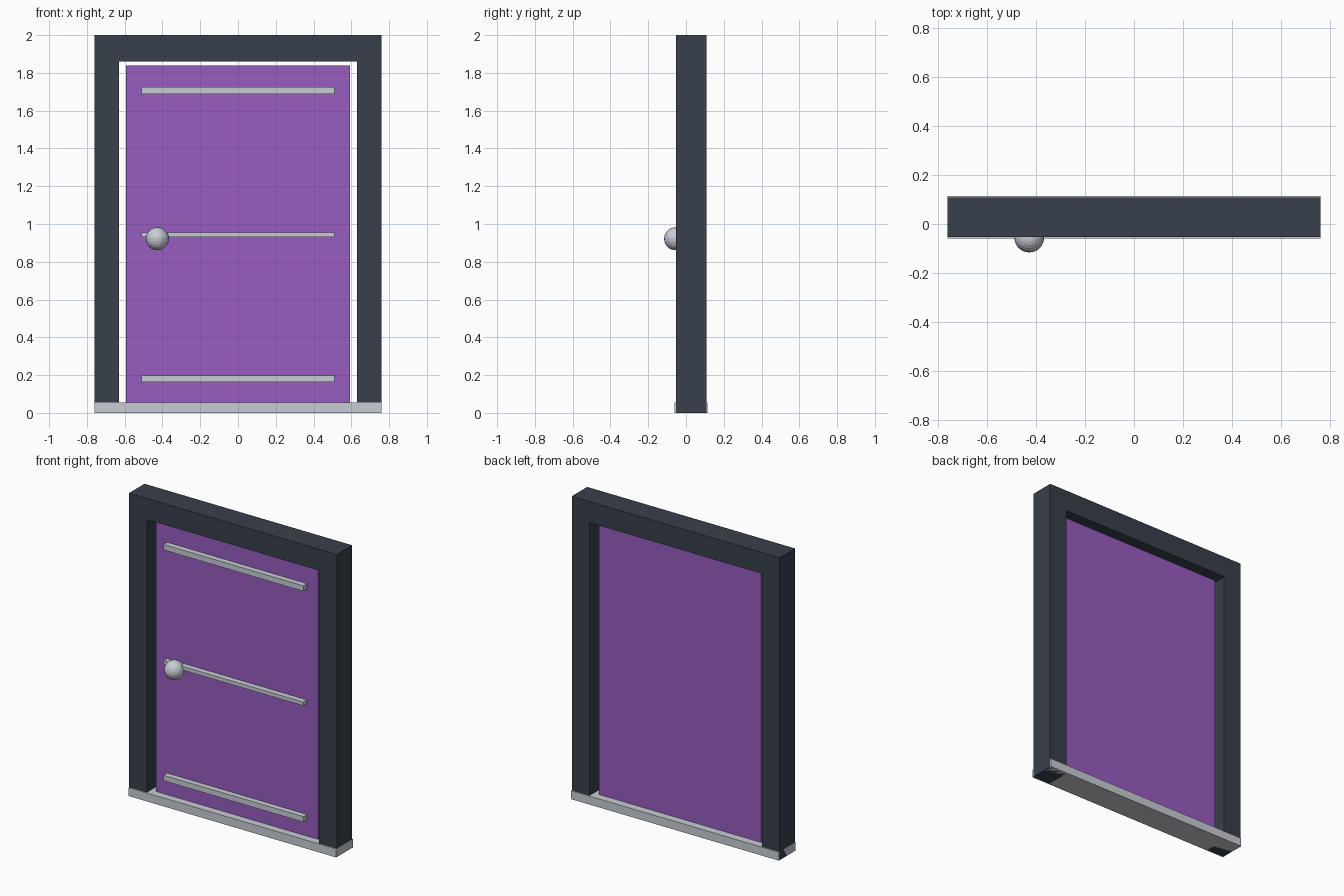
import bpy, bmesh
from mathutils import Matrix

if "Cube" in bpy.data.objects:
    bpy.data.objects.remove(bpy.data.objects["Cube"])


def material(name, rgb):
    m = bpy.data.materials.new(name)
    m.diffuse_color = (*rgb, 1)
    m.use_nodes = True
    m.node_tree.nodes["Principled BSDF"].inputs["Base Color"].default_value = m.diffuse_color
    return m


FRAME = material("dark_frame", (0.04, 0.05, 0.07))
PANEL = material("purple_panel", (0.31, 0.11, 0.52))
METAL = material("light_metal", (0.58, 0.61, 0.66))


def finish(name, bm, mat):
    bmesh.ops.recalc_face_normals(bm, faces=bm.faces)
    mesh = bpy.data.meshes.new(name)
    bm.to_mesh(mesh)
    bm.free()
    mesh.materials.append(mat)
    ob = bpy.data.objects.new(name, mesh)
    bpy.context.collection.objects.link(ob)
    return ob


def prism(name, profile, y0, y1, mat):
    """Extrude an x-z outline from y0 to y1."""
    bm = bmesh.new()
    face = bm.faces.new([bm.verts.new((x, y0, z)) for x, z in profile])
    out = bmesh.ops.extrude_face_region(bm, geom=[face])
    verts = [v for v in out["geom"] if isinstance(v, bmesh.types.BMVert)]
    bmesh.ops.translate(bm, verts=verts, vec=(0, y1 - y0, 0))
    return finish(name, bm, mat)


def slab(name, half_width, z0, z1, y0, y1, mat):
    w = half_width
    return prism(name, [(-w, z0), (w, z0), (w, z1), (-w, z1)], y0, y1, mat)


# Door surround: two jambs and the head in one outline
prism("door_frame", [(-0.76, 0), (-0.63, 0), (-0.63, 1.86), (0.63, 1.86),
                     (0.63, 0), (0.76, 0), (0.76, 2), (-0.76, 2)],
      -0.053, 0.108, FRAME)

# Threshold, slightly deeper than the frame
slab("threshold", 0.76, 0, 0.056, -0.06, 0.115, METAL)

# Door leaf
slab("door_panel", 0.593, 0.045, 1.84, -0.01, 0.063, PANEL)

# Horizontal trim bars on the front, the middle one slimmer
for name, z, h in (("lower_bar", 0.181, 0.036),
                   ("middle_bar", 0.944, 0.024),
                   ("upper_bar", 1.707, 0.036)):
    slab(name, 0.512, z - h / 2, z + h / 2, -0.048, -0.008, METAL)

# Round door knob
bm = bmesh.new()
bmesh.ops.create_uvsphere(bm, u_segments=20, v_segments=12, radius=0.061,
                          matrix=Matrix.Translation((-0.427, -0.055, 0.922)))
finish("door_knob", bm, METAL)
